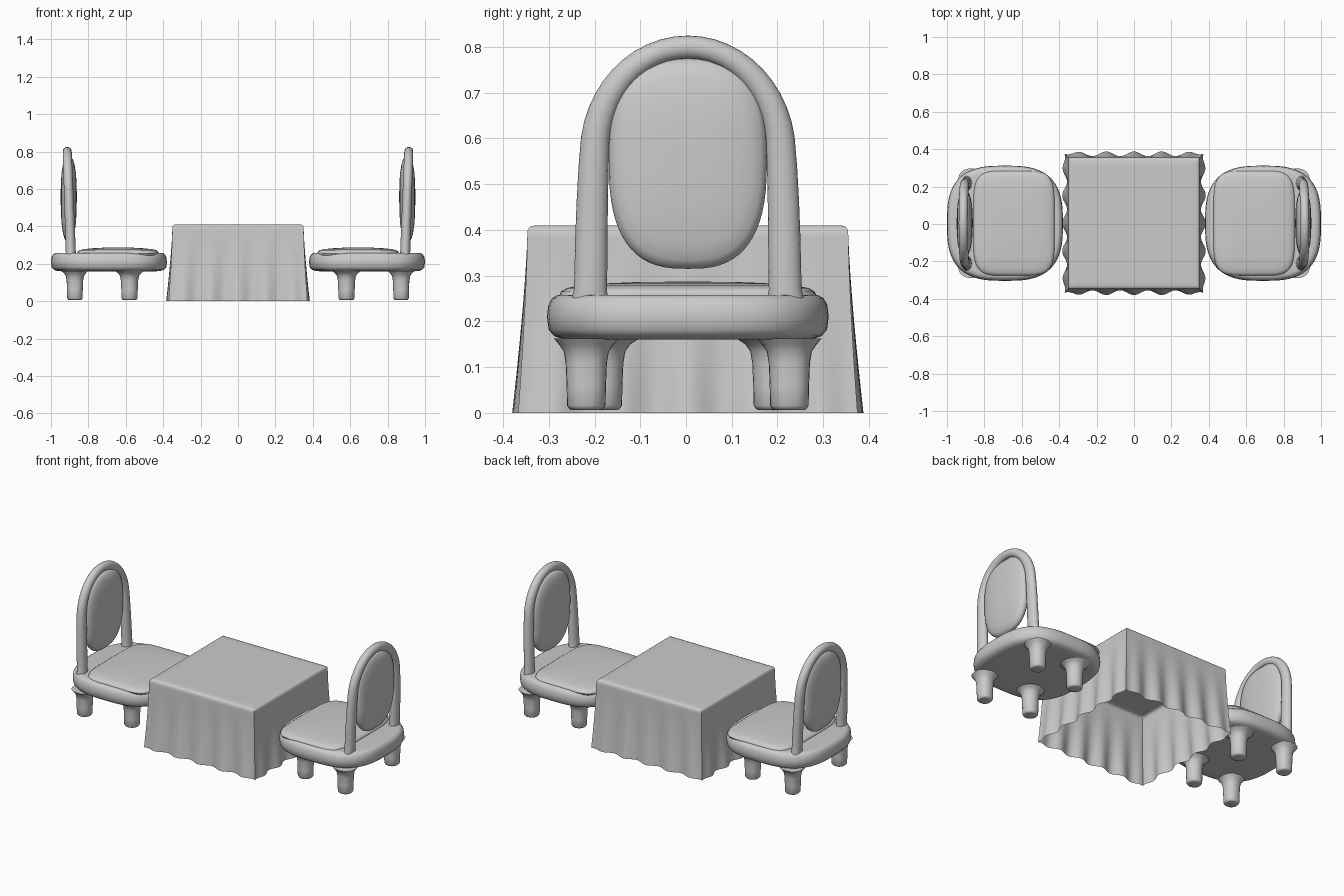
import bpy, bmesh
from math import sin, cos, pi, radians
from mathutils import Vector

if "Cube" in bpy.data.objects:
    bpy.data.objects.remove(bpy.data.objects["Cube"])

CY = 0.004  # slight offset of the set in y


def loft(name, rings, caps=(True, True), mirror=True):
    """Bridge closed rings of points; optionally mirror to the other chair."""
    bm = bmesh.new()
    vs = [[bm.verts.new(p) for p in r] for r in rings]
    n = len(vs[0])
    for a, b in zip(vs, vs[1:]):
        for i in range(n):
            j = (i + 1) % n
            bm.faces.new((a[i], a[j], b[j], b[i]))
    if caps[0]:
        bm.faces.new(vs[0][::-1])
    if caps[1]:
        bm.faces.new(vs[-1])
    bmesh.ops.recalc_face_normals(bm, faces=bm.faces)
    me = bpy.data.meshes.new(name)
    bm.to_mesh(me)
    bm.free()
    ob = bpy.data.objects.new(name, me)
    bpy.context.collection.objects.link(ob)
    bpy.ops.object.select_all(action='DESELECT')
    ob.select_set(True)
    bpy.context.view_layer.objects.active = ob
    bpy.ops.object.shade_smooth_by_angle(angle=radians(50))
    if mirror:
        m = ob.modifiers.new("Mirror", 'MIRROR')
        m.use_mirror_merge = False
    return ob


def sq(n, count=64):
    """Unit superellipse outline."""
    f = lambda v: abs(v) ** (2 / n) * (1 if v >= 0 else -1)
    return [(f(cos(2 * pi * i / count)), f(sin(2 * pi * i / count))) for i in range(count)]


def slab(name, cx, cy, rx, ry, n, levels, count=64):
    """Stack of scaled outlines; levels are (z, scale)."""
    return loft(name, [[(cx + u * rx * s, cy + v * ry * s, z) for u, v in sq(n, count)]
                       for z, s in levels])


# Seat ring and its domed cushion
slab("seat", 0.69, CY, 0.31, 0.308, 2.9,
     [(.16, .80), (.161, .88), (.168, .95), (.182, .988), (.21, 1), (.236, .99),
      (.25, .965), (.257, .93), (.258, .89)])
slab("seat_cushion", 0.642, CY, 0.218, 0.281, 5,
     [(.245, .98), (.256, 1), (.266, .985), (.273, .94), (.278, .85),
      (.283, .65), (.286, .4), (.287, .1)])

# Legs flaring into the seat
leg = [(.006, .70), (.008, .85), (.016, .98), (.06, 1.0), (.11, 1.05),
       (.135, 1.15), (.15, 1.4), (.163, 1.85)]
for side in (-1, 1):
    slab("front_leg", 0.58, CY + side * 0.187, .044, .044, 2, leg, 24)
    slab("back_leg", 0.872, CY + side * 0.222, .042, .043, 2.3, leg[:-1] + [(.163, 1.65)], 24)

# Arched back frame, swept along a path in the y-z plane
path = [(.214, .235), (.213, .27), (.212, .31), (.211, .38), (.209, .46), (.206, .54)]
arc = [(.204 * cos(pi * i / 24), .57 + .23 * sin(pi * i / 24)) for i in range(25)]
path = path + arc + [(-y, z) for y, z in reversed(path)]
rings = []
for i, (y, z) in enumerate(path):
    a, b = path[max(i - 1, 0)], path[min(i + 1, len(path) - 1)]
    t = Vector((0, b[0] - a[0], b[1] - a[1])).normalized()
    side = Vector((0, t.z, -t.y))
    h = (z - .235) / .565
    w = .036 - .011 * h ** 2 + (.006 if z < .26 else 0)
    d = .027 - .003 * h
    c = Vector((.893 + .02 * h, CY + y, z))
    rings.append([c + side * w * cos(2 * pi * k / 20) + Vector((d * sin(2 * pi * k / 20), 0, 0))
                  for k in range(20)])
loft("back_frame", rings)

# Pillow-shaped back cushion, longer below its widest line
puff = [(-.043, .1), (-.042, .35), (-.038, .6), (-.031, .8), (-.023, .92), (-.012, .985)]
puff = puff + [(0, 1)] + [(-x, s) for x, s in reversed(puff)]
loft("back_cushion",
     [[(.905 + x, CY + .173 * u * s, .56 + (.215 if v > 0 else .245) * v * s)
       for u, v in sq(2.7)] for x, s in puff])

# Tablecloth: square top, skirt with folds growing towards the hem
N = 48


def cloth_ring(half, z, amp):
    pts = []
    for q in range(4):
        for i in range(N):
            s = -1 + 2 * i / N
            x, y = half + amp * cos(5 * pi * s) * (1 - s ** 8), half * s
            for _ in range(q):
                x, y = -y, x
            pts.append((x, CY + y, z))
    return pts


skirt = [(.30, .41, 0), (.335, .41, 0), (.345, .407, 0), (.35, .40, 0), (.351, .385, 0)]
for k in range(1, 11):
    t = k / 10
    skirt.append((.351 + .020 * t ** 1.4, .385 * (1 - t), .013 * t ** 1.2))
loft("tablecloth", [cloth_ring(*s) for s in skirt], caps=(True, False), mirror=False)
